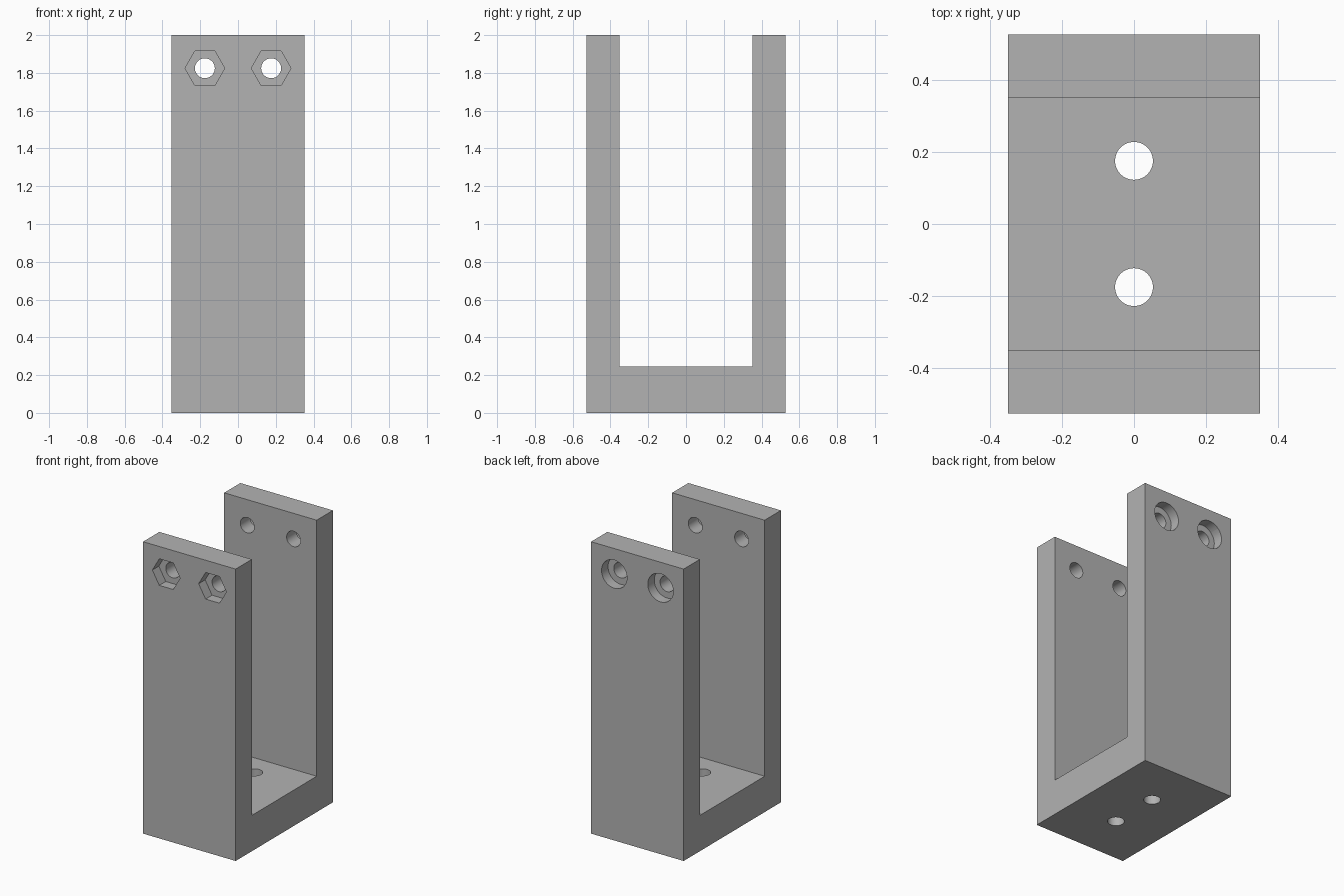
import bpy, bmesh
from math import cos, sin, tau

MM = 2 / 57  # the longest side is 57 units of this size

if "Cube" in bpy.data.objects:
    bpy.data.objects.remove(bpy.data.objects["Cube"], do_unlink=True)

grey = bpy.data.materials.new("plain grey")
grey.use_nodes = True
colour = (0.45, 0.45, 0.45, 1)
grey.diffuse_color = colour
grey.node_tree.nodes["Principled BSDF"].inputs["Base Color"].default_value = colour


def prism(name, outline, start, end, axis):
    """Extrude a 2D outline along the x, y or z axis."""
    place = {"x": lambda a, b, c: (c, a, b),
             "y": lambda a, b, c: (a, c, b),
             "z": lambda a, b, c: (a, b, c)}[axis]
    bm = bmesh.new()
    rings = [[bm.verts.new([v * MM for v in place(a, b, c)]) for a, b in outline]
             for c in (start, end)]
    bm.faces.new(rings[0])
    bm.faces.new(rings[1])
    n = len(outline)
    for i in range(n):
        j = (i + 1) % n
        bm.faces.new((rings[0][i], rings[0][j], rings[1][j], rings[1][i]))
    bmesh.ops.recalc_face_normals(bm, faces=bm.faces)
    mesh = bpy.data.meshes.new(name)
    bm.to_mesh(mesh)
    bm.free()
    mesh.materials.append(grey)
    obj = bpy.data.objects.new(name, mesh)
    bpy.context.collection.objects.link(obj)
    return obj


def polygon(a, b, radius, sides):
    return [(a + radius * cos(tau * i / sides), b + radius * sin(tau * i / sides))
            for i in range(sides)]


# U-shaped body: two tall walls on a thick base
body = prism("u_bracket", [(-15, 0), (15, 0), (15, 57), (10, 57), (10, 7),
                           (-10, 7), (-10, 57), (-15, 57)], -10, 10, "x")
cutters = []

for side in (-1, 1):
    x = 5 * side
    # Bolt holes through both walls, with nut pockets in front and round recesses behind
    cutters.append(prism("bolt_hole", polygon(x, 52, 1.5, 48), -16, 16, "y"))
    cutters.append(prism("nut_pocket", polygon(x, 52, 3, 6), -16, -13, "y"))
    cutters.append(prism("bolt_head_recess", polygon(x, 52, 2.75, 48), 13, 16, "y"))
    # Mounting hole through the base
    cutters.append(prism("mounting_hole", polygon(0, x, 1.5, 48), -1, 8, "z"))

# Cut every hole out of the body
bpy.context.view_layer.objects.active = body
for cutter in cutters:
    cutter.hide_render = True
    cut = body.modifiers.new(cutter.name, "BOOLEAN")
    cut.operation = "DIFFERENCE"
    cut.solver = "EXACT"
    cut.object = cutter
    bpy.ops.object.modifier_apply(modifier=cut.name)
    bpy.data.objects.remove(cutter, do_unlink=True)

# Smooth hole walls, sharp edges
bpy.ops.object.select_all(action="DESELECT")
body.select_set(True)
bpy.ops.object.shade_smooth_by_angle(angle=0.5)
